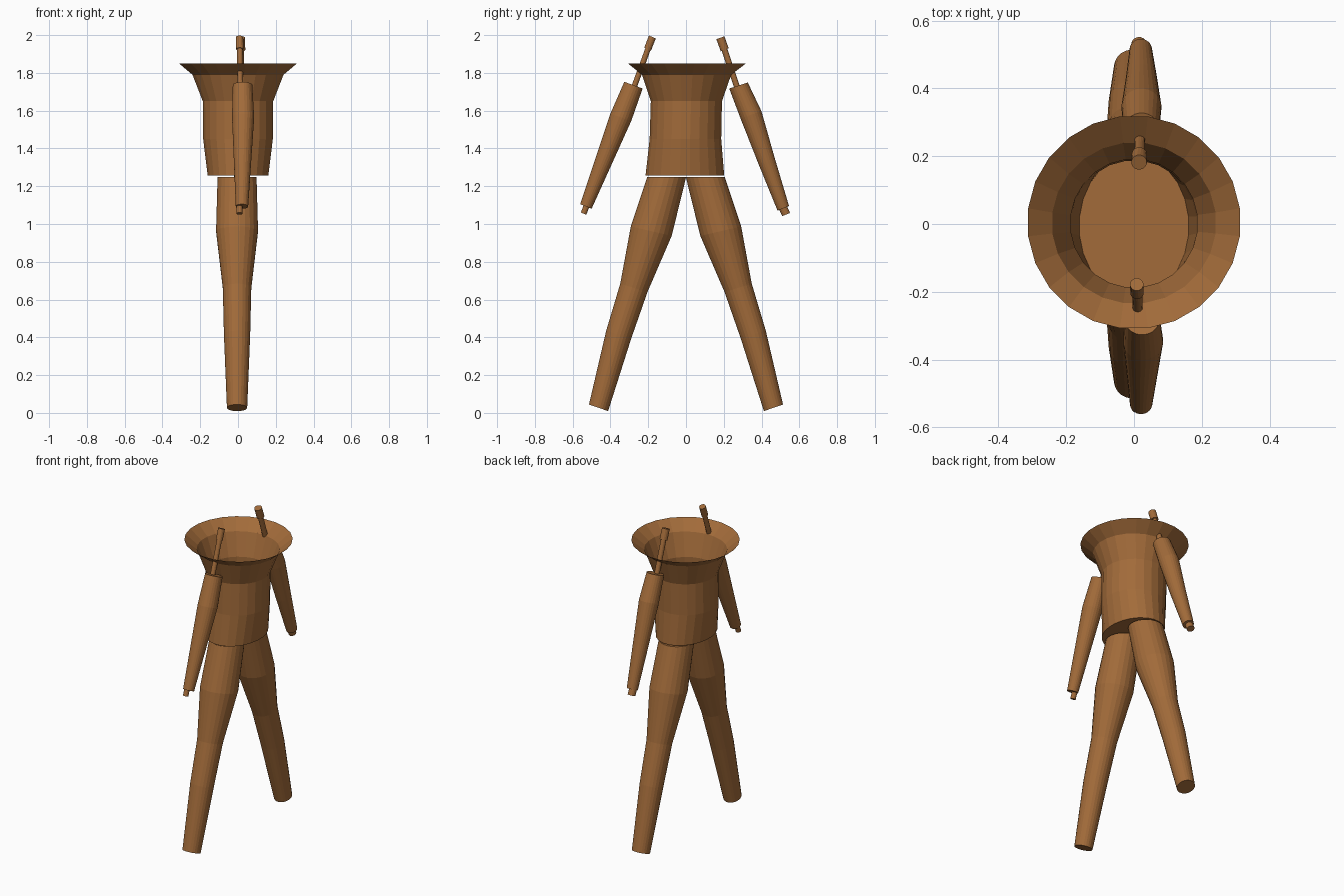
import bpy, bmesh, math
from mathutils import Vector

brown = bpy.data.materials.new("warm brown")
brown.diffuse_color = (0.36, 0.147, 0.042, 1)


def loft(name, rings, sides=24, cap_top=True, cap_bottom=True):
    """Skin rings (x, y, z, rx, ry, tilt in degrees about x), listed top to bottom."""
    bm = bmesh.new()
    loops = []
    for x, y, z, rx, ry, tilt in rings:
        t = math.radians(tilt)
        loop = []
        for i in range(sides):
            a = 2 * math.pi * (i + 0.5) / sides
            u, v = rx * math.cos(a), ry * math.sin(a)
            loop.append(bm.verts.new(Vector((x + u, y + v * math.cos(t), z + v * math.sin(t)))))
        loops.append(loop)
    for a, b in zip(loops, loops[1:]):
        for i in range(sides):
            j = (i + 1) % sides
            bm.faces.new((a[i], b[i], b[j], a[j]))
    if cap_top:
        bm.faces.new(loops[0])
    if cap_bottom:
        bm.faces.new(loops[-1][::-1])
    bmesh.ops.recalc_face_normals(bm, faces=bm.faces)
    me = bpy.data.meshes.new(name)
    bm.to_mesh(me)
    bm.free()
    me.materials.append(brown)
    ob = bpy.data.objects.new(name, me)
    bpy.context.collection.objects.link(ob)
    return ob


def limb(name, side, rings, sides=24):
    """Round limb from (x, y, z, r, tilt) rings; side flips it across y = 0."""
    loft(name, [(x, side * y, z, r, r, side * t) for x, y, z, r, t in rings], sides)


# Torso: open flared shell with a flat floor
loft("torso", [
    (0, 0.005, 1.85, 0.315, 0.315, 0),
    (0, 0.003, 1.79, 0.243, 0.238, 0),
    (0, 0.002, 1.65, 0.188, 0.19, 0),
    (0, -0.003, 1.45, 0.186, 0.191, 0),
    (0, -0.006, 1.257, 0.162, 0.21, 0),
], cap_top=False)

# Legs
for side, tag in ((1, "back"), (-1, "front")):
    limb(tag + "_leg", side, [
        (-0.005, 0.102, 1.25, 0.104, 0),
        (-0.005, 0.184, 0.962, 0.112, 13),
        (-0.005, 0.276, 0.662, 0.076, 17),
        (-0.005, 0.356, 0.415, 0.070, 17),
        (-0.005, 0.463, 0.027, 0.054, 19),
    ])

# Back arm with its hand stub and shoulder rod
limb("back_arm", 1, [
    (0.022, 0.278, 1.733, 0.052, 18),
    (0.022, 0.344, 1.578, 0.059, 20),
    (0.022, 0.428, 1.33, 0.046, 20),
    (0.020, 0.515, 1.083, 0.033, 22),
])
limb("back_hand", 1, [(0.015, 0.512, 1.09, 0.023, 22), (0.015, 0.53, 1.05, 0.023, 22)], 16)
limb("back_shoulder_rod", 1, [(0.016, 0.203, 1.925, 0.016, 20), (0.018, 0.27, 1.725, 0.016, 20)], 16)
limb("back_rod_tip", 1, [(0.015, 0.182, 1.986, 0.023, 20), (0.016, 0.205, 1.922, 0.023, 20)], 16)

# Front arm with its hand stub and shoulder rod
limb("front_arm", -1, [
    (0.024, 0.278, 1.735, 0.052, 20),
    (0.027, 0.345, 1.565, 0.059, 19),
    (0.024, 0.437, 1.33, 0.046, 20),
    (0.021, 0.53, 1.093, 0.033, 22),
])
limb("front_hand", -1, [(0.008, 0.525, 1.10, 0.016, 22), (0.008, 0.542, 1.055, 0.016, 22)], 16)
limb("front_shoulder_rod", -1, [(0.009, 0.2, 1.93, 0.015, 22), (0.012, 0.275, 1.725, 0.015, 22)], 16)
limb("front_rod_tip", -1, [(0.008, 0.178, 1.99, 0.02, 22), (0.009, 0.203, 1.926, 0.02, 22)], 16)
